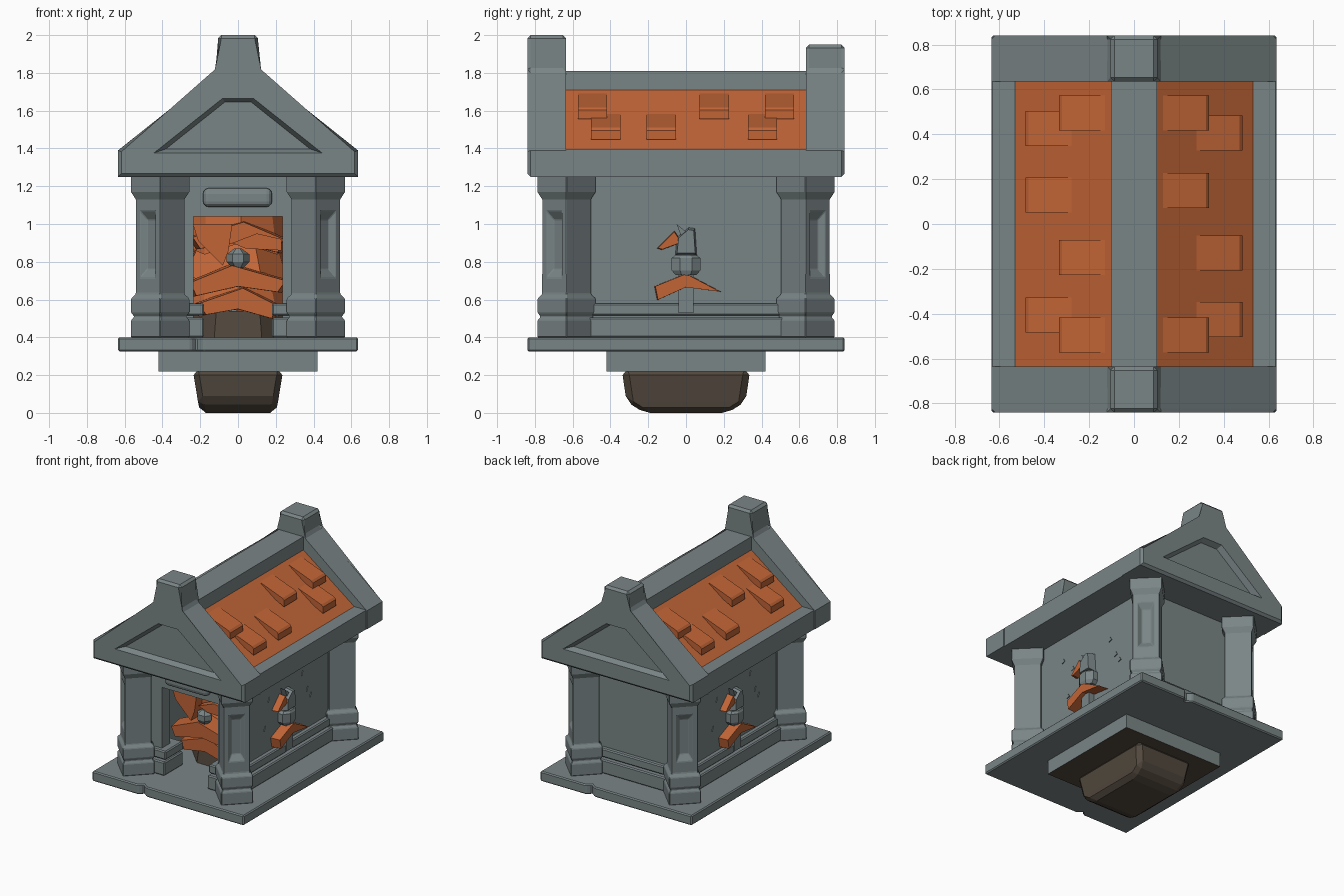
import bpy, bmesh, random
from math import pi, cos, sin, sqrt
from mathutils import Matrix, Vector

random.seed(4)
cube = bpy.data.objects.get("Cube")
if cube:
    bpy.data.objects.remove(cube, do_unlink=True)


def material(name, rgb):
    m = bpy.data.materials.new(name)
    m.use_nodes = True
    m.diffuse_color = (*rgb, 1)
    m.node_tree.nodes["Principled BSDF"].inputs["Base Color"].default_value = (*rgb, 1)
    return m


STONE = material("grey stone", (0.195, 0.235, 0.24))
ORANGE = material("burnt orange", (0.54, 0.13, 0.037))
BROWN = material("dark brown", (0.085, 0.066, 0.048))
HALF_TURN = Matrix.Rotation(pi, 4, 'Z')


def finish(name, bm, mat, turned=False, bevel=0, segments=1):
    bmesh.ops.recalc_face_normals(bm, faces=bm.faces)
    if turned:
        bm.transform(HALF_TURN)
    mesh = bpy.data.meshes.new(name)
    bm.to_mesh(mesh)
    bm.free()
    mesh.materials.append(mat)
    ob = bpy.data.objects.new(name, mesh)
    bpy.context.collection.objects.link(ob)
    if bevel:
        mod = ob.modifiers.new("bevel", 'BEVEL')
        mod.width, mod.segments, mod.limit_method = bevel, segments, 'ANGLE'
    return ob


def prism_mesh(pts, axis, lo, hi, taper=1):
    """Extrude a 2D outline along an axis, optionally shrinking the far end."""
    place = {'x': lambda a, b, t: (t, a, b), 'y': lambda a, b, t: (a, t, b),
             'z': lambda a, b, t: (a, b, t)}[axis]
    ca = sum(p[0] for p in pts) / len(pts)
    cb = sum(p[1] for p in pts) / len(pts)
    bm = bmesh.new()
    near = [bm.verts.new(place(a, b, lo)) for a, b in pts]
    far = [bm.verts.new(place(ca + (a - ca) * taper, cb + (b - cb) * taper, hi)) for a, b in pts]
    bm.faces.new(near)
    bm.faces.new(far)
    for i in range(len(pts)):
        j = (i + 1) % len(pts)
        bm.faces.new((near[i], near[j], far[j], far[i]))
    return bm


def prism(name, pts, axis, lo, hi, mat, taper=1, **kw):
    return finish(name, prism_mesh(pts, axis, lo, hi, taper), mat, **kw)


def box(name, x, y, z, mat, **kw):
    return prism(name, [(x[0], y[0]), (x[1], y[0]), (x[1], y[1]), (x[0], y[1])], 'z', *z, mat, **kw)


def rings_mesh(rings, sides, centre=(0, 0), phase=0, jag=0):
    """Stack of polygonal rings (rx, ry, z); jag makes the rims ragged."""
    bm = bmesh.new()
    loops = []
    for rx, ry, z in rings:
        loop = []
        for i in range(sides):
            a = phase + 2 * pi * i / sides
            k = 1 + random.uniform(-jag, jag)
            dz = jag * 0.4 * (-1) ** i
            loop.append(bm.verts.new((centre[0] + rx * k * cos(a), centre[1] + ry * k * sin(a), z + dz)))
        loops.append(loop)
    bm.faces.new(loops[0])
    bm.faces.new(loops[-1])
    for a, b in zip(loops, loops[1:]):
        for i in range(sides):
            j = (i + 1) % sides
            bm.faces.new((a[i], a[j], b[j], b[i]))
    return bm


def mirrored(half):
    return half + [(-x, z) for x, z in reversed(half)]


# Rock foot and stepped floor
k = sqrt(2)
finish("rock_foot", rings_mesh([(.2 * k, .22 * k, 0), (.212 * k, .315 * k, .06), (.24 * k, .34 * k, .23)],
                               4, phase=pi / 4), BROWN, bevel=.03)
plate = box("lower_plate", (-.42, .42), (-.42, .42), (.22, .33), STONE)
plate.data.materials.append(BROWN)
for f in plate.data.polygons:
    f.material_index = int(f.normal.z < -.5)
half_outline = [(-.635, -.84), (-.25, -.84), (-.22, -.81), (-.18, -.84), (.635, -.84)]
prism("floor_slab", half_outline + [(-x, -y) for x, y in half_outline], 'z', .325, .4, STONE, bevel=.008)

# Hollow body with a doorway
prism("front_wall", [(.235, .4), (.39, .4), (.39, 1.26), (-.39, 1.26), (-.39, .4), (-.235, .4),
                     (-.235, 1.04), (.235, 1.04)], 'y', -.575, -.48, STONE)
box("back_wall", (-.39, .39), (.5, .575), (.4, 1.26), STONE)
box("door_plaque", (-.185, .18), (-.63, -.565), (1.09, 1.19), STONE, bevel=.03, segments=3)
TRIM = ((.045, (.4, .505)), (.03, (.515, .58)))
for s in (1, -1):
    side = "left" if s > 0 else "right"
    box(side + "_wall", (.33, .39), (-.57, .57), (.4, 1.26), STONE, turned=s < 0)
    for grow, z in TRIM:
        box(side + "_wall_trim", (.37, .395 + grow), (-.6, .6), z, STONE, turned=s < 0, bevel=.008)
        x = sorted((s * .18, s * .4))
        box(side + "_door_trim", x, (-.58 - grow, -.4), z, STONE, bevel=.008)
for grow, z in TRIM:
    box("back_wall_trim", (-.4, .4), (.56, .58 + grow), z, STONE, bevel=.008)

# Diagonal corner pillars with a sunken, ridge-bottomed panel on the outward face
for sx in (1, -1):
    for sy in (1, -1):
        c = (sx * .412, sy * .632)
        shape = [(.157, .4), (.157, .49), (.14, .51), (.157, .53), (.157, .605), (.131, .63),
                 (.131, 1.13), (.157, 1.17), (.157, 1.26)]
        bm = rings_mesh([(r, r, z) for r, z in shape], 4, c)
        bmesh.ops.recalc_face_normals(bm, faces=bm.faces)
        out = Vector((sx, sy, 0)).normalized()
        panel = [f for f in bm.faces if f.normal.dot(out) > .99 and f.calc_area() > .05]
        bmesh.ops.inset_individual(bm, faces=panel, thickness=.05)
        for v in panel[0].verts:
            v.co.z += .05 if v.co.z < .9 else -.025
        bmesh.ops.inset_individual(bm, faces=panel, thickness=.037, depth=-.03)
        for v in panel[0].verts:
            v.co.z += .02 if v.co.z < .9 else -.02
        finish("corner_pillar", bm, STONE, bevel=.004)

# Gable ends, each carrying a square finial and a sunken panel
for s, top in ((1, 2.0), (-1, 1.95)):
    outline = mirrored([(.635, 1.25), (.635, 1.39), (.105, 1.81), (.105, top)])
    bm = prism_mesh(outline, 'y', -.84, -.635)
    rims = [e for e in bm.edges if all(v.co.y < -.8 for v in e.verts)
            or all(v.co.z > 1.8 for v in e.verts) and abs(e.verts[0].co.x - e.verts[1].co.x) + top
            - min(v.co.z for v in e.verts) > .01 or all(v.co.z > 1.9 for v in e.verts)]
    bmesh.ops.bevel(bm, geom=rims, offset=.017, segments=1, affect='EDGES')
    gable = finish("gable", bm, STONE, turned=s < 0)
    cutter = prism("gable_cutter", mirrored([(.49, 1.362), (.09, 1.68)]), 'y', -.87, -.8, STONE,
                   taper=.78, turned=s < 0)
    cutter.hide_render = True
    mod = gable.modifiers.new("panel", 'BOOLEAN')
    mod.object, mod.operation, mod.solver = cutter, 'DIFFERENCE', 'EXACT'
    dg = bpy.context.evaluated_depsgraph_get()
    baked = bpy.data.meshes.new_from_object(gable.evaluated_get(dg))
    gable.modifiers.clear()
    gable.data = baked
    bpy.data.objects.remove(cutter, do_unlink=True)

# Roof core: stone eaves and ridge, orange slopes
roof = prism("roof", mirrored([(.63, 1.25), (.63, 1.395), (.53, 1.395), (.103, 1.71), (.103, 1.81)]),
             'y', -.636, .636, STONE)
roof.data.materials.append(ORANGE)
for f in roof.data.polygons:
    f.material_index = int(.5 < f.normal.z < .95)

# Raised wedge tiles, repeated by a half turn on the other slope
wedge = [(.13, 1.69), (.322, 1.618), (.335, 1.603), (.335, 1.555), (.13, 1.66)]
for s in (1, -1):
    for dx, dz, rows in ((0, 0, (-.495, .15, .495)), (.148, -.108, (-.425, -.13, .405))):
        for y in rows:
            prism("roof_tile", [(x + dx, z + dz) for x, z in wedge], 'y', y - .078, y + .078,
                  ORANGE, turned=s < 0)

# Wall ornament on each long side
for s in (1, -1):
    t = dict(turned=s < 0)
    box("ornament_stem", (.37, .435), (-.04, .04), (.53, .75), STONE, **t)
    finish("ornament_collar", rings_mesh([(.05, .06, .73), (.06, .083, .755), (.06, .083, .82), (.05, .06, .835)],
                                         8, (.405, 0), pi / 8), STONE, **t)
    prism("ornament_spike", [(-.06, .83), (.06, .83), (.05, .98), (.015, .985), (-.05, .93)],
          'x', .37, .45, STONE, taper=.8, **t)
    prism("ornament_thorn", [(-.05, 1.0), (0, .96), (-.02, .92)], 'x', .37, .43, STONE, **t)
    prism("ornament_leaf", [(-.17, .67), (-.155, .595), (0, .665), (.19, .64), (.02, .73), (-.01, .735)],
          'x', .35, .465, ORANGE, taper=.95, **t)
    prism("ornament_small_leaf", [(-.155, .87), (-.06, .965), (-.03, .92), (-.04, .895), (-.13, .862)],
          'x', .37, .44, ORANGE, taper=.9, **t)
    # Small chips on the wall
    for y, z in ((-.3, 1.05), (-.25, .75), (.2, 1.0), (.3, .8), (.26, .86), (-.2, .95)):
        prism("wall_chip", [(y, z), (y + .03, z + .01), (y + .015, z + .035)], 'x', .38, .395, STONE, **t)

# Ragged orange mass on a brown drum inside
finish("inner_drum", rings_mesh([(.33, .34, .39), (.3, .32, .54)], 8, phase=pi / 8), BROWN)
for low, high, r0, r1 in ((.54, .74, .32, .25), (.7, .92, .32, .22), (.87, 1.14, .31, .27)):
    finish("inner_tier", rings_mesh([(r0, r0 + .04, low), (r1, r1, high)], 9,
                                    phase=random.random(), jag=.08), ORANGE)
leaf = [(-.24, .0), (-.2, -.06), (0, -.03), (.21, -.08), (.24, -.01), (.03, .08)]
for z, y, flip, size in ((.58, -.4, 1, .85), (.7, -.44, -1, 1.05), (.93, -.37, 1, 1)):
    prism("inner_leaf", [(flip * a * size, z + b) for a, b in leaf], 'y', y, y + .14, ORANGE, taper=1.1)
prism("inner_slanted_leaf", [(-.24, 1.0), (-.21, .91), (-.08, .78), (-.05, .86), (-.03, 1.0)],
      'y', -.45, -.36, ORANGE)
prism("inner_side_leaf", [(-.03, .9), (.1, .95), (.23, .92), (.23, .86), (.04, .87)],
      'y', -.43, -.34, ORANGE)
finish("inner_knob", rings_mesh([(.03, .03, .77), (.06, .05, .8), (.06, .05, .84), (.02, .02, .87)],
                                6, (0, -.4)), STONE)
